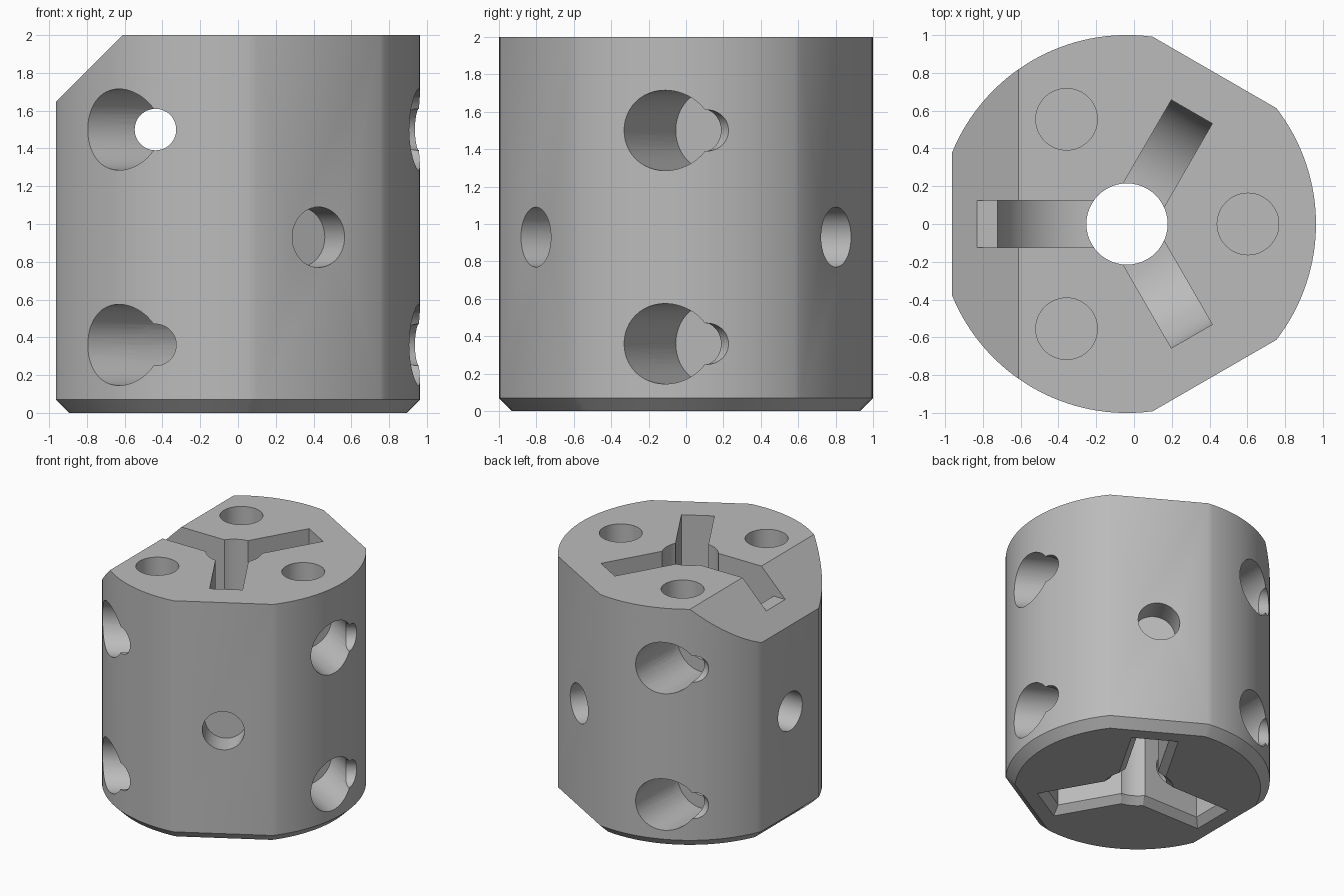
import bpy, bmesh
from math import sin, cos, acos, pi, radians
from mathutils import Matrix, Vector

old = bpy.data.objects.get("Cube")
if old:
    bpy.data.objects.remove(old, do_unlink=True)

FLAT, CHAMFER, HEIGHT = 0.926, 0.07, 2.0
SLOT_END, SLOT_HALF, BORE = 0.686, 0.125, 0.215
FLAT_ANGLES = [radians(a) for a in (60, 180, 300)]
ARC_ANGLES = [radians(a) for a in (0, 120, 240)]


def loft(name, rings):
    """Closed solid through rings of equal point count."""
    bm = bmesh.new()
    loops = [[bm.verts.new(p) for p in ring] for ring in rings]
    n = len(loops[0])
    for a, b in zip(loops, loops[1:]):
        for i in range(n):
            j = (i + 1) % n
            bm.faces.new((a[i], a[j], b[j], b[i]))
    bm.faces.new(loops[0][::-1])
    bm.faces.new(loops[-1])
    bmesh.ops.recalc_face_normals(bm, faces=bm.faces[:])
    mesh = bpy.data.meshes.new(name)
    bm.to_mesh(mesh)
    bm.free()
    obj = bpy.data.objects.new(name, mesh)
    bpy.context.collection.objects.link(obj)
    return obj


def circle(r, z, n=48):
    return [(r * cos(2 * pi * i / n), r * sin(2 * pi * i / n), z) for i in range(n)]


def outline(off, z, steps=32):
    """Round section with three flats, shrunk by off."""
    r = 1 - off
    half = acos((FLAT - off) / r)
    span = 2 * pi / 3 - 2 * half
    return [(r * cos(f + half + span * i / steps), r * sin(f + half + span * i / steps), z)
            for f in FLAT_ANGLES for i in range(steps + 1)]


def cut(obj, cutter, matrix=None):
    """Subtract the cutter, then discard it."""
    if matrix:
        cutter.data.transform(matrix)
    cutter.hide_render = True
    mod = obj.modifiers.new("cut", "BOOLEAN")
    mod.operation = "DIFFERENCE"
    mod.solver = "EXACT"
    mod.object = cutter
    bpy.ops.object.select_all(action="DESELECT")
    bpy.context.view_layer.objects.active = obj
    obj.select_set(True)
    bpy.ops.object.modifier_apply(modifier=mod.name)
    bpy.data.objects.remove(cutter, do_unlink=True)


def drill(obj, r, start, end):
    """Round hole between two points."""
    start, end = Vector(start), Vector(end)
    axis = end - start
    turn = Vector((0, 0, 1)).rotation_difference(axis).to_matrix().to_4x4()
    cut(obj, loft("drill", [circle(r, 0), circle(r, axis.length)]),
        Matrix.Translation(start) @ turn)


def slot(obj, profile, angle):
    """Radial slot from an (r, z) profile."""
    cutter = loft("slot", [[(r, y, z) for r, z in profile] for y in (-SLOT_HALF, SLOT_HALF)])
    cut(obj, cutter, Matrix.Rotation(angle, 4, "Z"))


def polar(r, a, z):
    return Vector((r * cos(a), r * sin(a), z))


# Body with bottom chamfer
body = loft("holder_body", [outline(CHAMFER, 0), outline(0, CHAMFER), outline(0, HEIGHT)])

# Sloped cut on one top edge
bm = bmesh.new()
bm.from_mesh(body.data)
res = bmesh.ops.bisect_plane(bm, geom=bm.verts[:] + bm.edges[:] + bm.faces[:],
                             plane_co=(-0.573, 0, HEIGHT), plane_no=(-1, 0, 1),
                             clear_outer=True)
rim = [e for e in res["geom_cut"] if isinstance(e, bmesh.types.BMEdge)]
bmesh.ops.contextual_create(bm, geom=[e for e in rim if e.is_boundary])
bmesh.ops.recalc_face_normals(bm, faces=bm.faces[:])
bm.to_mesh(body.data)
bm.free()

# Central bore with flared bottom
drill(body, BORE, (0, 0, -0.1), (0, 0, 2.1))
cut(body, loft("flare", [circle(0.29, -0.02), circle(0.17, 0.1)]))

# Curved top slots, straight bottom slots, flared bottom edges
arc = 0.48
top_profile = [(0, 2.1), (SLOT_END, 2.1)]
top_profile += [(SLOT_END - arc + arc * cos(t * pi / 32), 1.5 - arc * sin(t * pi / 32))
                for t in range(17)]
top_profile += [(0, 1.5 - arc)]
bottom_profile = [(0, -0.1), (SLOT_END, -0.1), (SLOT_END, 0.8), (0, 0.8)]
for a in FLAT_ANGLES:
    slot(body, top_profile, a)
    slot(body, bottom_profile, a)
    flare = []
    for z in (-0.02, 0.08):
        w, r = 0.18 - z, 0.742 - z
        flare.append([(0, -w, z), (r, -w, z), (r, w, z), (0, w, z)])
    cut(body, loft("slot_flare", flare), Matrix.Rotation(a, 4, "Z"))

# Small ledge where a slot meets the sloped cut
slot(body, [(0.6, 2.1), (0.85, 2.1), (0.85, 1.78), (0.6, 1.78)], pi)

# Blind holes in the flats and in the top
for a in FLAT_ANGLES:
    drill(body, 0.16, polar(1.1, a, 0.93), polar(0.716, a, 0.93))
for a in ARC_ANGLES:
    drill(body, 0.163, polar(0.64, a, 2.1), polar(0.64, a, 1.76))

# Crossing screw holes, counterbored at one end
for z in (0.36, 1.5):
    for a in ARC_ANGLES:
        spin = Matrix.Rotation(a, 4, "Z")
        drill(body, 0.11, spin @ Vector((-0.4, -1.3, z)), spin @ Vector((-0.4, 1.3, z)))
        drill(body, 0.215, spin @ Vector((-0.4, 0.43, z)), spin @ Vector((-0.4, 1.4, z)))

# Centre the body
body.data.transform(Matrix.Translation((-0.037, 0, 0)))

# Plain grey metal
grey = bpy.data.materials.new("plain_grey")
grey.use_nodes = True
colour = (0.5, 0.5, 0.5, 1)
grey.diffuse_color = colour
grey.node_tree.nodes["Principled BSDF"].inputs["Base Color"].default_value = colour
body.data.materials.clear()
body.data.materials.append(grey)
for poly in body.data.polygons:
    poly.material_index = 0

bpy.ops.object.select_all(action="DESELECT")
bpy.context.view_layer.objects.active = body
body.select_set(True)
bpy.ops.object.shade_smooth_by_angle(angle=radians(30))
